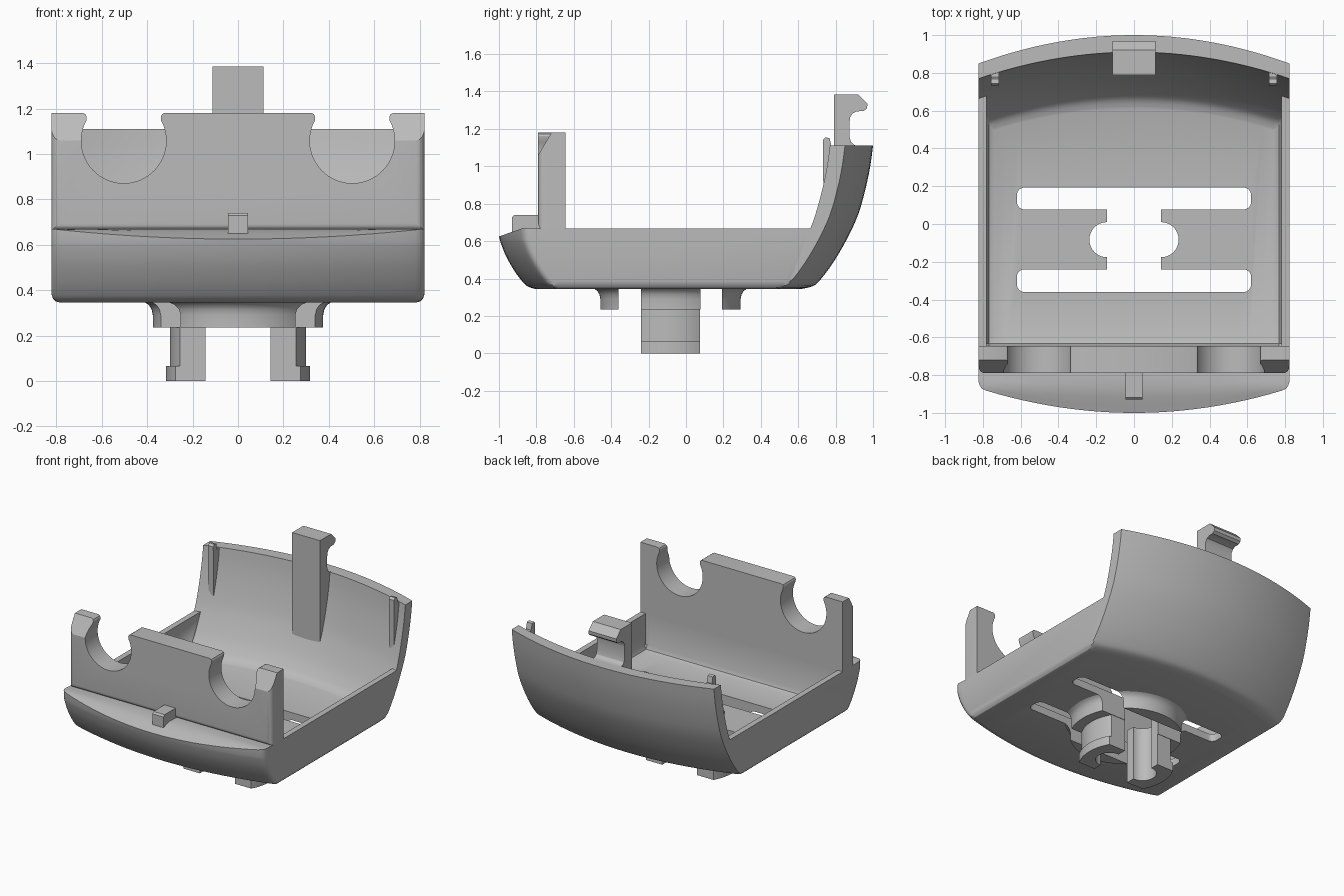
import bpy, bmesh, math
from mathutils import Vector

cube = bpy.data.objects.get("Cube")
if cube:
    bpy.data.objects.remove(cube, do_unlink=True)

grey = bpy.data.materials.new("light grey plastic")
grey.use_nodes = True
grey.diffuse_color = (0.5, 0.5, 0.5, 1)
grey.node_tree.nodes["Principled BSDF"].inputs["Base Color"].default_value = (0.5, 0.5, 0.5, 1)


def finish(name, bm):
    bmesh.ops.remove_doubles(bm, verts=bm.verts, dist=1e-5)
    bmesh.ops.recalc_face_normals(bm, faces=bm.faces)
    mesh = bpy.data.meshes.new(name)
    bm.to_mesh(mesh)
    bm.free()
    mesh.materials.append(grey)
    ob = bpy.data.objects.new(name, mesh)
    bpy.context.scene.collection.objects.link(ob)
    return ob


def loft(name, rings):
    """Skin a list of equal-length closed rings and cap both ends."""
    bm = bmesh.new()
    vs = [[bm.verts.new(p) for p in ring] for ring in rings]
    n = len(vs[0])
    for a, b in zip(vs, vs[1:]):
        for i in range(n):
            j = (i + 1) % n
            bm.faces.new((a[i], a[j], b[j], b[i]))
    bm.faces.new(vs[0])
    bm.faces.new(vs[-1])
    return finish(name, bm)


def prism(name, pts, lo, hi, axis):
    """Extrude a 2D outline along an axis: the outline is (y,z), (x,z) or (x,y)."""
    place = {"x": lambda p, d: (d, *p), "y": lambda p, d: (p[0], d, p[1]),
             "z": lambda p, d: (*p, d)}[axis]
    return loft(name, [[place(p, d) for p in pts] for d in (lo, hi)])


def cut(ob, cutters):
    for c in cutters:
        m = ob.modifiers.new("cut", "BOOLEAN")
        m.operation, m.solver, m.object = "DIFFERENCE", "EXACT", c
    bpy.context.view_layer.update()
    deps = bpy.context.evaluated_depsgraph_get()
    mesh = bpy.data.meshes.new_from_object(ob.evaluated_get(deps))
    ob.modifiers.clear()
    ob.data = mesh


def rounded_rect(x, y0, y1, r):
    pts = []
    for k, (cx, cy) in enumerate(((x - r, y1 - r), (r - x, y1 - r), (r - x, y0 + r), (x - r, y0 + r))):
        for i in range(9):
            a = math.pi / 2 * (k + i / 8)
            pts.append((cx + r * math.cos(a), cy + r * math.sin(a)))
    return pts


def smooth_curve(pts, steps=3):
    """Catmull-Rom refinement of an open 2D path."""
    p = [Vector(q) for q in [pts[0], *pts, pts[-1]]]
    out = []
    for a, b, c, d in zip(p, p[1:], p[2:], p[3:]):
        for i in range(steps):
            t = i / steps
            q = 0.5 * (2 * b + (c - a) * t + (2 * a - 5 * b + 4 * c - d) * t * t
                       + (3 * b - a - 3 * c + d) * t ** 3)
            out.append((q.x, q.y))
    return out + [tuple(pts[-1])]


# Shell: side profile swept across the width, bowed at front and back
HALF, FLOOR, RIM = 0.822, 0.345, 0.667
back = smooth_curve([(0.62, 0.345), (0.68, 0.36), (0.72, 0.395), (0.79, 0.49), (0.86, 0.61),
                     (0.92, 0.74), (0.96, 0.88), (0.985, 1.0), (1.0, 1.11)])
front = smooth_curve([(-1, 0.623), (-0.985, 0.575), (-0.96, 0.515), (-0.92, 0.445),
                      (-0.88, 0.39), (-0.85, 0.36), (-0.81, 0.345)])


def ledge_z(y):
    return 0.67 - 0.045 * min(1, max(0, (-0.87 - y) / 0.13))


def shell_ring(x, lift, nose):
    t = (x / HALF) ** 2
    low = FLOOR + lift
    lip = -1 + 0.13 * t + nose
    ring = [(y + 0.13 * t + nose, max(z, low)) for y, z in front]
    ring[0] = (lip, ledge_z(lip))
    ring += [(y - 0.15 * t, max(z, low)) for y, z in back]
    ring += [(-0.6, 1.11), (-0.6, RIM), (-0.79, RIM)]
    for k in (0.33, 0.62, 0.82):
        y = -0.79 + (lip + 0.79) * k
        ring.append((y, ledge_z(y)))
    return [(x, *p) for p in ring]


edge = [(HALF, 0.04, 0.03), (0.815, 0.018, 0.012), (0.803, 0.006, 0.003), (0.78, 0, 0)]
stations = [(-x, l, n) for x, l, n in edge]
stations += [(0.78 * i / 12, 0, 0) for i in range(-11, 12)]
stations += edge[::-1]
shell = loft("shell", [shell_ring(*s) for s in stations])

# Hollow inside: deep between the side walls, open above the rim
inner = smooth_curve([(0.61, 0.40), (0.655, 0.418), (0.69, 0.455), (0.74, 0.53), (0.80, 0.655),
                      (0.835, 0.75), (0.87, 0.88), (0.895, 1.0), (0.91, 1.11), (0.925, 1.25)])


def inner_y(z):
    for (y0, z0), (y1, z1) in zip(inner, inner[1:]):
        if z <= z1:
            return y0 + (y1 - y0) * max(0, z - z0) / (z1 - z0)
    return inner[-1][0]


def cavity_ring(x, floor):
    shift = 0.14 * (x / HALF) ** 2
    ring = [(-0.645, 1.25)]
    for y, z in ((-0.645, 0.44), (-0.633, 0.412), (-0.605, 0.40)):
        ring.append((y, z) if z >= floor else (-0.645 if floor > 0.5 else y, floor))
    for y, z in inner:
        ring.append((y - shift, z) if z >= floor else (inner_y(floor) - shift, floor))
    return [(x, *p) for p in ring]


side = [(0.9, RIM), (0.78, RIM), (0.78, 0.44), (0.768, 0.412), (0.74, 0.40)]
stations = [(-x, f) for x, f in side]
stations += [(0.74 * i / 12, 0.40) for i in range(-11, 12)]
stations += side[::-1]
cavity = loft("cavity_cutter", [cavity_ring(*s) for s in stations])

# Floor openings: two long slots and a keyed centre hole
CY = -0.083
openings = [
    prism("slot_cutter_back", rounded_rect(0.62, 0.077, 0.193, 0.04), -0.1, 0.6, "z"),
    prism("slot_cutter_front", rounded_rect(0.62, -0.36, -0.24, 0.04), -0.1, 0.6, "z"),
    prism("centre_cutter", rounded_rect(0.142, -0.3, 0.13, 0.01), -0.11, 0.61, "z"),
    prism("keyhole_cutter", rounded_rect(0.236, CY - 0.093, CY + 0.093, 0.092), -0.12, 0.62, "z"),
]
cut(shell, [cavity] + openings)

# Round boss under the floor with a flared top
circle = [(math.cos(a * math.pi / 32), math.sin(a * math.pi / 32)) for a in range(64)]
boss = loft("boss", [[(r * c, CY + r * s, z) for c, s in circle] for r, z in
                     ((0.375, 0.235), (0.375, 0.29), (0.38, 0.315), (0.392, 0.335), (0.41, 0.346), (0.41, 0.36))])
cut(boss, openings)


# Pair of curved legs with wider feet
def leg_outline(r, half=0.157):
    a = math.asin(half / r)
    arc = [a * i / 8 for i in range(-8, 9)]
    return [(s * r * math.cos(t), CY + s * r * math.sin(t)) for s in (1, -1) for t in arc]


legs = prism("legs", leg_outline(0.3), 0.06, 0.24, "z")
feet = prism("feet", leg_outline(0.317), 0, 0.066, "z")
for part in (legs, feet):
    cut(part, openings[2:])

# Front wall with two round cradles
R, CX, CZ, TOP = 0.187, 0.503, 1.058, 1.18
notch = [(0.18, TOP), (0.168, 1.174), (0.163, 1.163)]
sweep = [math.radians(28 - 236 * i / 40) for i in range(41)]
cradle = [(x, z) for x, z in notch] + [(R * math.cos(a), CZ + R * math.sin(a)) for a in sweep]
cradle += [(-x, z) for x, z in notch[::-1]]
half_wall = [(HALF, 0.66), (HALF, TOP)] + [(CX + x, z) for x, z in cradle]
outline = half_wall + [(-x, z) for x, z in half_wall[::-1]]
wall = prism("front_wall", outline, -0.79, -0.645, "y")
bm = bmesh.new()
bm.from_mesh(wall.data)
corners = [e for e in bm.edges if all(abs(v.co.x) > 0.82 and v.co.y < -0.78 for v in e.verts)]
bmesh.ops.bevel(bm, geom=corners, offset=0.035, segments=5, profile=0.5, affect="EDGES")
bm.to_mesh(wall.data)
bm.free()
wedge = [(-0.85, 0.957), (-0.685, 1.24), (-0.85, 1.24)]
tips = [prism("tip_cutter", wedge, *span, "x") for span in ((0.6, 0.9), (-0.9, -0.6))]
cut(wall, tips)

# Small locating peg on the front ledge
peg = [(-0.93, 0.6), (-0.93, 0.728), (-0.918, 0.74), (-0.78, 0.74), (-0.78, 0.6)]
front_peg = prism("front_peg", peg, -0.045, 0.045, "x")

# Snap hook rising from the back wall
hook = [(0.79, 0.6), (0.79, 1.385), (0.92, 1.385), (0.97, 1.335), (0.968, 1.31), (0.95, 1.295),
        (0.915, 1.294), (0.892, 1.284), (0.878, 1.262), (0.875, 1.24), (0.875, 1.155),
        (0.882, 1.13), (0.9, 1.113), (0.93, 1.108), (0.93, 1.05), (0.9, 0.8), (0.84, 0.62)]
clip = prism("snap_hook", hook, -0.113, 0.113, "x")

# Thin guide ribs inside the back corners
rib = [(0.735, 0.78), (0.732, 1.14), (0.745, 1.155), (0.768, 1.15), (0.778, 1.105), (0.83, 1.1), (0.76, 0.78)]
ribs = [prism(name, rib, s * 0.735 - 0.021, s * 0.735 + 0.021, "x")
        for name, s in (("left_guide_rib", 1), ("right_guide_rib", -1))]

# Cutters are helpers only; their meshes are no longer needed
for c in [cavity] + openings + tips:
    bpy.data.objects.remove(c, do_unlink=True)

# Smooth curved faces while keeping the edges crisp
bpy.ops.object.select_all(action="DESELECT")
for ob in [shell, boss, legs, feet, wall, front_peg, clip] + ribs:
    ob.select_set(True)
bpy.context.view_layer.objects.active = shell
bpy.ops.object.shade_smooth_by_angle(angle=math.radians(30))
